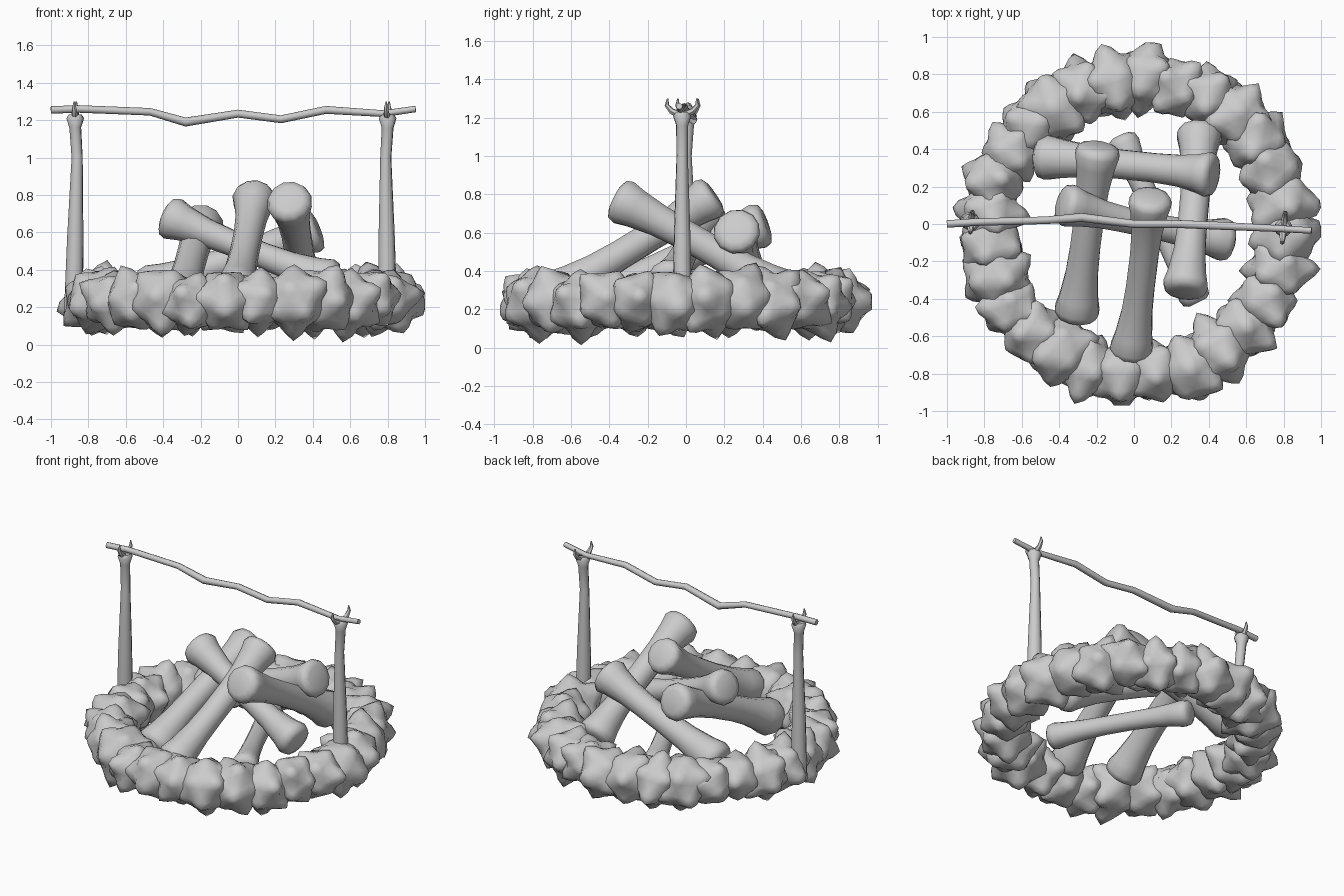
import bpy, bmesh, math, random
from mathutils import Vector, Euler

random.seed(5)
old = bpy.data.objects.get("Cube")
if old:
    bpy.data.objects.remove(old, do_unlink=True)

grey = bpy.data.materials.new("plain_grey")
grey.use_nodes = True
colour = (0.6, 0.6, 0.6, 1)
grey.diffuse_color = colour
grey.node_tree.nodes["Principled BSDF"].inputs["Base Color"].default_value = colour


def finish(bm, name, angle):
    bmesh.ops.recalc_face_normals(bm, faces=bm.faces)
    me = bpy.data.meshes.new(name)
    bm.to_mesh(me)
    bm.free()
    me.materials.append(grey)
    me.shade_smooth()
    me.set_sharp_from_angle(angle=math.radians(angle))
    ob = bpy.data.objects.new(name, me)
    bpy.context.collection.objects.link(ob)
    return ob


def add_tube(bm, path, radii, sides):
    """Loft a capped round tube along a path, one radius per point."""
    pts = [Vector(p) for p in path]
    rings = []
    side = None
    for i, p in enumerate(pts):
        t = (pts[min(i + 1, len(pts) - 1)] - pts[max(i - 1, 0)]).normalized()
        if side is None:
            side = t.orthogonal().normalized()
        side = (side - t * side.dot(t)).normalized()
        up = t.cross(side)
        rings.append([bm.verts.new(p + radii[i] * (side * math.cos(a) + up * math.sin(a)))
                      for a in (math.tau * k / sides for k in range(sides))])
    for r0, r1 in zip(rings, rings[1:]):
        for k in range(sides):
            n = (k + 1) % sides
            bm.faces.new((r0[k], r0[n], r1[n], r1[k]))
    bm.faces.new(rings[0][::-1])
    bm.faces.new(rings[-1])


def tube(name, path, radii, sides=10, angle=45):
    bm = bmesh.new()
    add_tube(bm, path, radii, sides)
    return finish(bm, name, angle)


def log(name, high, mid, low, waist, flare):
    """Bent log with a narrow waist and flared, gently domed ends."""
    a, m, b = Vector(high), Vector(mid), Vector(low)
    c = 2 * m - (a + b) / 2
    path, radii = [], []
    for t in (0, 0.015, 0.05, 0.12, 0.25, 0.4, 0.6, 0.75, 0.88, 0.95, 0.985, 1):
        path.append(a * (1 - t) ** 2 + c * 2 * t * (1 - t) + b * t * t)
        r = waist + (flare - waist) * min(1, abs(2 * t - 1) ** 3 * 1.3)
        radii.append(r * {0: 0.6, 1: 0.6, 0.015: 0.88, 0.985: 0.88}.get(t, 1))
    return tube(name, path, radii, 12, 60)


# Stacked logs
log("front_log", (0.09, 0.15, 0.8), (0.045, -0.25, 0.54), (-0.02, -0.71, 0.27), 0.078, 0.12)
log("left_log", (-0.19, 0.42, 0.65), (-0.25, -0.04, 0.46), (-0.31, -0.5, 0.22), 0.083, 0.125)
log("right_log", (0.27, -0.37, 0.78), (0.32, 0.08, 0.54), (0.35, 0.51, 0.28), 0.08, 0.125)
log("back_log", (0.43, 0.26, 0.62), (0.02, 0.31, 0.47), (-0.52, 0.36, 0.29), 0.08, 0.125)
log("cross_log", (-0.39, 0.11, 0.69), (0.05, 0.0, 0.51), (0.52, -0.09, 0.33), 0.07, 0.12)
log("ground_log", (0.34, -0.42, 0.23), (0.13, 0.02, 0.22), (-0.07, 0.47, 0.17), 0.06, 0.088)


# Forked posts
def post(name, base, shoulder, top, reach):
    bm = bmesh.new()
    b, s, t = Vector(base), Vector(shoulder), Vector(top)
    add_tube(bm, [b, b.lerp(s, 0.5), s, t - Vector((0, 0, 0.05)), t, t + Vector((0, 0, 0.02))],
             [0.052, 0.044, 0.03, 0.032, 0.048, 0.035], 10)
    for sign in (1, -1):
        out = Vector((0.1 * sign, sign, 0)) * reach
        add_tube(bm, [t, t + out * 0.7 + Vector((0, 0, 0.025)),
                      t + out + Vector((0, 0, 0.055)),
                      t + out * 0.95 + Vector((0, 0, 0.09))],
                 [0.022, 0.016, 0.012, 0.004], 6)
    finish(bm, name, 50)


post("right_post", (-0.88, 0.02, 0.15), (-0.86, 0.0, 1.0), (-0.87, 0.01, 1.21), 0.055)
post("left_post", (0.8, -0.02, 0.15), (0.79, -0.02, 1.0), (0.8, -0.02, 1.21), 0.08)

# Crooked crossbar resting in the forks
tube("crossbar",
     [(-1, 0.0, 1.255), (-0.85, 0.01, 1.26), (-0.47, 0.02, 1.245), (-0.28, 0.035, 1.19), (0, 0, 1.235),
      (0.23, 0.0, 1.205), (0.47, -0.01, 1.255), (0.78, -0.025, 1.235), (0.95, -0.035, 1.26)],
     [0.02, 0.02, 0.02, 0.024, 0.021, 0.021, 0.021, 0.018, 0.017], 8, 50)

# Ring of overlapping stones with pointed corners
COUNT = 28
CORNERS = bmesh.new()
bmesh.ops.create_icosphere(CORNERS, subdivisions=1, radius=1)
corner_dirs = [v.co.normalized() for v in CORNERS.verts]
CORNERS.free()
for i in range(COUNT):
    a = math.tau * i / COUNT - 0.08
    ring = 0.79 - 0.02 * math.sin(a) + 0.015 * math.cos(a) + random.uniform(-0.015, 0.015)
    centre = Vector((ring * math.cos(a), ring * math.sin(a), 0.235 + random.uniform(-0.015, 0.015)))
    outward = Vector((math.cos(a), math.sin(a), 0))
    size = random.uniform(0.138, 0.16)
    turn = Euler([random.uniform(0, math.tau) for _ in range(3)]).to_matrix()
    heights = [random.uniform(0.12, 0.55) for _ in corner_dirs]
    bm = bmesh.new()
    bmesh.ops.create_icosphere(bm, subdivisions=3, radius=1)
    for v in bm.verts:
        d = v.co.normalized()
        lift = max(h * max(0, 1 - d.angle(c) / 0.6) for c, h in zip(corner_dirs, heights))
        p = turn @ d * size * (0.95 + lift)
        p = centre + p + outward * p.dot(outward) * 0.06
        v.co = (max(-0.97, min(1, p.x)), max(-0.97, min(0.97, p.y)), max(0, p.z))
    finish(bm, f"stone_{i + 1}", 70)
